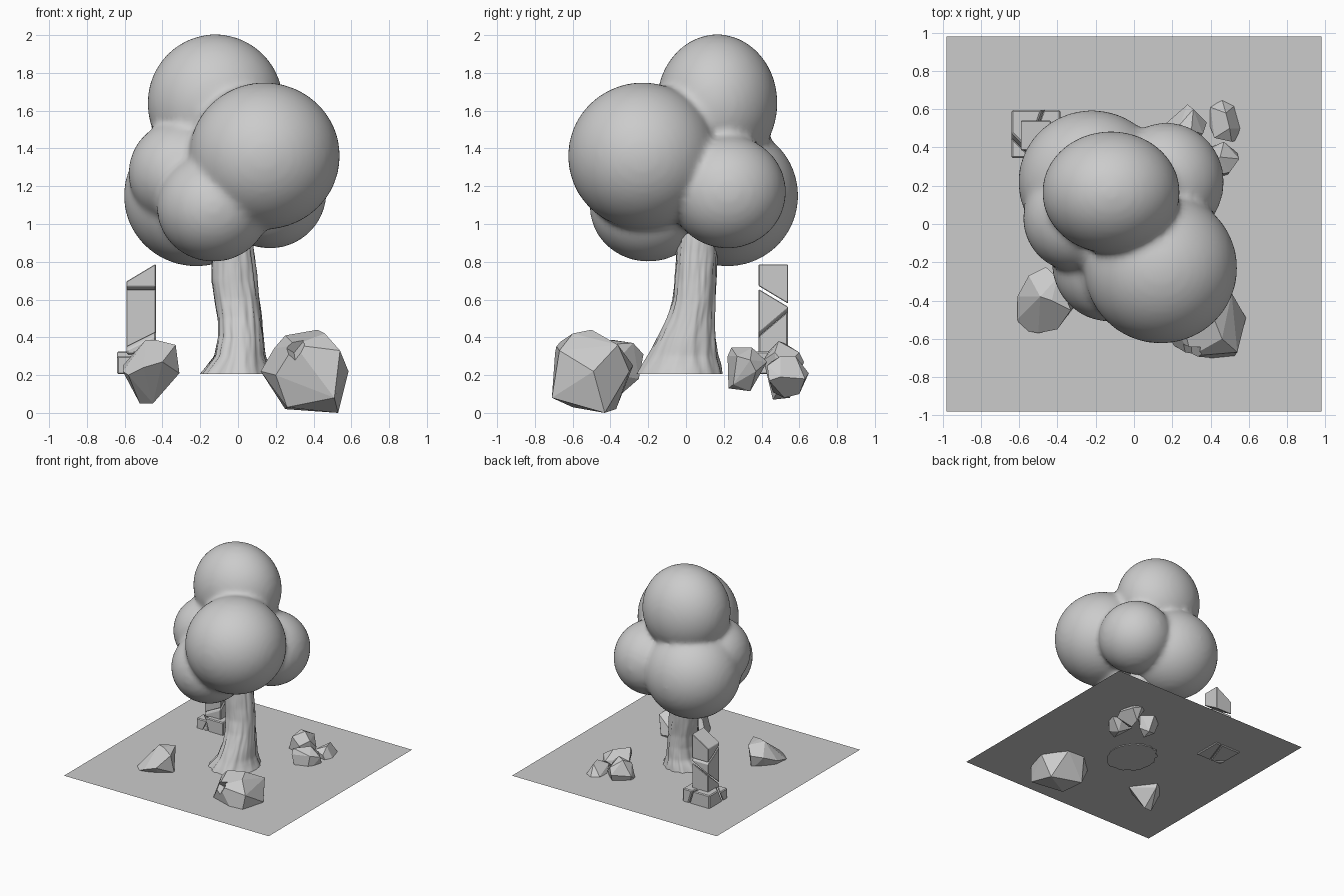
import bpy, bmesh, math
from mathutils import Vector, noise

if "Cube" in bpy.data.objects:
    bpy.data.objects.remove(bpy.data.objects["Cube"])

GROUND_Z = 0.215


def add_object(name, bm, smooth=False):
    bmesh.ops.recalc_face_normals(bm, faces=bm.faces)
    mesh = bpy.data.meshes.new(name)
    for f in bm.faces:
        f.smooth = smooth
    bm.to_mesh(mesh)
    bm.free()
    obj = bpy.data.objects.new(name, mesh)
    bpy.context.collection.objects.link(obj)
    return obj


# Ground sheet
bm = bmesh.new()
bmesh.ops.create_grid(bm, x_segments=1, y_segments=1, size=0.98)
bmesh.ops.translate(bm, verts=bm.verts, vec=(0, 0, GROUND_Z))
add_object("ground_sheet", bm)

# Foliage: six overlapping blobs (centre, radii) fused by remesh and softened
blobs = [((-0.12, 0.165, 1.64), (0.36, 0.32, 0.365)),
         ((0.14, -0.23, 1.36), (0.40, 0.395, 0.39)),
         ((-0.22, 0.22, 1.15), (0.385, 0.375, 0.375)),
         ((-0.13, -0.20, 1.09), (0.30, 0.31, 0.29)),
         ((-0.30, 0.03, 1.27), (0.28, 0.28, 0.28)),
         ((0.17, 0.22, 1.17), (0.30, 0.31, 0.30))]
bm = bmesh.new()
for centre, radii in blobs:
    new = bmesh.ops.create_icosphere(bm, subdivisions=4, radius=1)["verts"]
    bmesh.ops.scale(bm, verts=new, vec=radii)
    bmesh.ops.translate(bm, verts=new, vec=centre)
foliage = add_object("foliage", bm, True)
mod = foliage.modifiers.new("fuse", 'REMESH')
mod.mode = 'VOXEL'
mod.voxel_size = 0.022
mod.use_smooth_shade = True
mod = foliage.modifiers.new("soften", 'SMOOTH')
mod.factor = 0.5
mod.iterations = 8

# Trunk: rings along a leaning profile (z, x min, x max, y min, y max) with bark ridges
profile = [(0.205, -0.20, 0.19, -0.26, 0.19), (0.25, -0.165, 0.165, -0.235, 0.18),
           (0.30, -0.125, 0.145, -0.205, 0.165), (0.40, -0.105, 0.135, -0.15, 0.155),
           (0.50, -0.11, 0.125, -0.10, 0.15), (0.60, -0.125, 0.115, -0.07, 0.155),
           (0.70, -0.14, 0.10, -0.06, 0.16), (0.85, -0.135, 0.08, -0.05, 0.165),
           (1.10, -0.12, 0.06, -0.03, 0.17)]
SEG, RINGS = 72, 60
bm = bmesh.new()
rings = []
for i in range(RINGS + 1):
    z = 0.205 + 0.895 * i / RINGS
    k = max(j for j in range(len(profile) - 1) if profile[j][0] <= z + 1e-6)
    p, q = profile[k], profile[k + 1]
    t = (z - p[0]) / (q[0] - p[0])
    _, x0, x1, y0, y1 = [u + (v - u) * t for u, v in zip(p, q)]
    ring = []
    for s in range(SEG):
        a = math.tau * s / SEG
        c, d = math.cos(a), math.sin(a)
        bark = 1 + 0.09 * noise.noise(Vector((c * 5, d * 5, z * 3)))
        bark += 0.04 * noise.noise(Vector((c * 12, d * 12, z * 9)))
        ring.append(bm.verts.new(((x0 + x1) / 2 + (x1 - x0) / 2 * c * bark,
                                  (y0 + y1) / 2 + (y1 - y0) / 2 * d * bark, z)))
    rings.append(ring)
for lo, hi in zip(rings, rings[1:]):
    for s in range(SEG):
        n = (s + 1) % SEG
        bm.faces.new((lo[s], lo[n], hi[n], hi[s]))
bm.faces.new(rings[0])
bm.faces.new(rings[-1])
trunk = add_object("trunk", bm, True)
trunk.data.polygons[-1].use_smooth = trunk.data.polygons[-2].use_smooth = False


# Rocks: flat-faced hulls over a few corner points
def rock(name, *corners):
    bm = bmesh.new()
    for co in corners:
        bm.verts.new(co)
    res = bmesh.ops.convex_hull(bm, input=bm.verts)
    loose = [v for v in bm.verts if not v.link_faces]
    bmesh.ops.delete(bm, geom=loose, context='VERTS')
    bmesh.ops.dissolve_limit(bm, angle_limit=0.12, verts=bm.verts, edges=bm.edges)
    return add_object(name, bm)


boulder = rock("front_boulder", (0.12, -0.45, 0.22), (0.20, -0.63, 0.20), (0.19, -0.50, 0.34),
               (0.25, -0.50, 0.41), (0.42, -0.50, 0.44), (0.46, -0.60, 0.42), (0.30, -0.69, 0.36),
               (0.51, -0.71, 0.08), (0.54, -0.67, 0.33), (0.585, -0.49, 0.22), (0.51, -0.36, 0.36),
               (0.53, -0.43, 0.0), (0.25, -0.37, 0.02), (0.26, -0.60, 0.03), (0.17, -0.50, 0.14),
               (0.30, -0.28, 0.25), (0.45, -0.30, 0.22))
rock("left_rock", (-0.61, -0.50, 0.22), (-0.61, -0.38, 0.25), (-0.55, -0.27, 0.30),
     (-0.46, -0.225, 0.31), (-0.45, -0.25, 0.18), (-0.40, -0.28, 0.37), (-0.49, -0.38, 0.385),
     (-0.43, -0.40, 0.385), (-0.33, -0.45, 0.36), (-0.31, -0.43, 0.21), (-0.40, -0.55, 0.27),
     (-0.50, -0.57, 0.24), (-0.58, -0.555, 0.20), (-0.45, -0.40, 0.05), (-0.52, -0.40, 0.05))
rock("back_rock_low", (0.36, 0.22, 0.30), (0.36, 0.24, 0.345), (0.45, 0.35, 0.345),
     (0.50, 0.27, 0.30), (0.55, 0.34, 0.28), (0.54, 0.37, 0.22), (0.47, 0.43, 0.27),
     (0.48, 0.25, 0.15), (0.40, 0.225, 0.13), (0.45, 0.34, 0.115), (0.33, 0.37, 0.18),
     (0.31, 0.33, 0.28))
rock("back_rock_outer", (0.40, 0.61, 0.22), (0.46, 0.65, 0.21), (0.54, 0.63, 0.18),
     (0.57, 0.50, 0.19), (0.55, 0.44, 0.17), (0.51, 0.43, 0.25), (0.42, 0.45, 0.27),
     (0.50, 0.50, 0.30), (0.48, 0.58, 0.30), (0.44, 0.46, 0.11), (0.46, 0.52, 0.08),
     (0.47, 0.60, 0.10), (0.39, 0.53, 0.20))
rock("back_rock_tall", (0.16, 0.52, 0.25), (0.17, 0.45, 0.20), (0.28, 0.625, 0.27),
     (0.31, 0.60, 0.32), (0.38, 0.53, 0.25), (0.36, 0.47, 0.32), (0.30, 0.49, 0.38),
     (0.24, 0.52, 0.37), (0.21, 0.44, 0.33), (0.30, 0.41, 0.28), (0.20, 0.50, 0.12),
     (0.30, 0.55, 0.08), (0.28, 0.46, 0.07), (0.35, 0.49, 0.12))

# Chipped notch in the front boulder
bm = bmesh.new()
bmesh.ops.create_cube(bm, size=0.09)
notch = add_object("boulder_notch_cutter", bm)
notch.location = (0.29, -0.68, 0.35)
notch.rotation_euler = (0.6, 0.5, 0.4)
notch.hide_render = True
notch.hide_viewport = True
mod = boulder.modifiers.new("notch", 'BOOLEAN')
mod.object = notch
mod.operation = 'DIFFERENCE'
mod.solver = 'EXACT'


# Broken pillar: boxes trimmed by slanted crack planes (point, normal = removed side)
def chunk(name, low, high, *cuts):
    bm = bmesh.new()
    bmesh.ops.create_cube(bm, size=1)
    low, high = Vector(low), Vector(high)
    bmesh.ops.scale(bm, verts=bm.verts, vec=high - low)
    bmesh.ops.translate(bm, verts=bm.verts, vec=(low + high) / 2)
    for point, normal in cuts:
        bmesh.ops.bisect_plane(bm, geom=bm.verts[:] + bm.edges[:] + bm.faces[:],
                               plane_co=point, plane_no=normal, clear_outer=True)
        bmesh.ops.holes_fill(bm, edges=[e for e in bm.edges if e.is_boundary])
    mod = add_object(name, bm).modifiers.new("worn_edges", 'BEVEL')
    mod.width = 0.007
    mod.segments = 1


S0, S1 = (-0.59, 0.385, 0.31), (-0.435, 0.54, 0.785)
UP, LOWC = Vector((0, 0.6, 1)), Vector((-0.5, -0.85, 1))
chunk("pillar_shaft_low", S0, S1, ((-0.435, 0.385, 0.41), LOWC))
chunk("pillar_shaft_mid", S0, S1, ((-0.435, 0.385, 0.425), -LOWC), ((-0.5, 0.385, 0.655), UP))
chunk("pillar_shaft_top", S0, S1, ((-0.5, 0.385, 0.672), -UP), ((-0.45, 0.46, 0.78), (-0.6, 0, 1)))
B0, B1 = (-0.64, 0.345, 0.205), (-0.385, 0.595, 0.325)
SPLIT, CORNER = Vector((1, -0.35, 0.3)), Vector((-1, -1, 0.5))
chunk("pillar_base_right", B0, B1, ((-0.49, 0.5, 0.27), -SPLIT))
chunk("pillar_base_left", B0, B1, ((-0.50, 0.5, 0.27), SPLIT), ((-0.60, 0.41, 0.27), CORNER))
chunk("pillar_base_corner", B0, (-0.5, 0.5, 0.30), ((-0.606, 0.404, 0.27), -CORNER))
